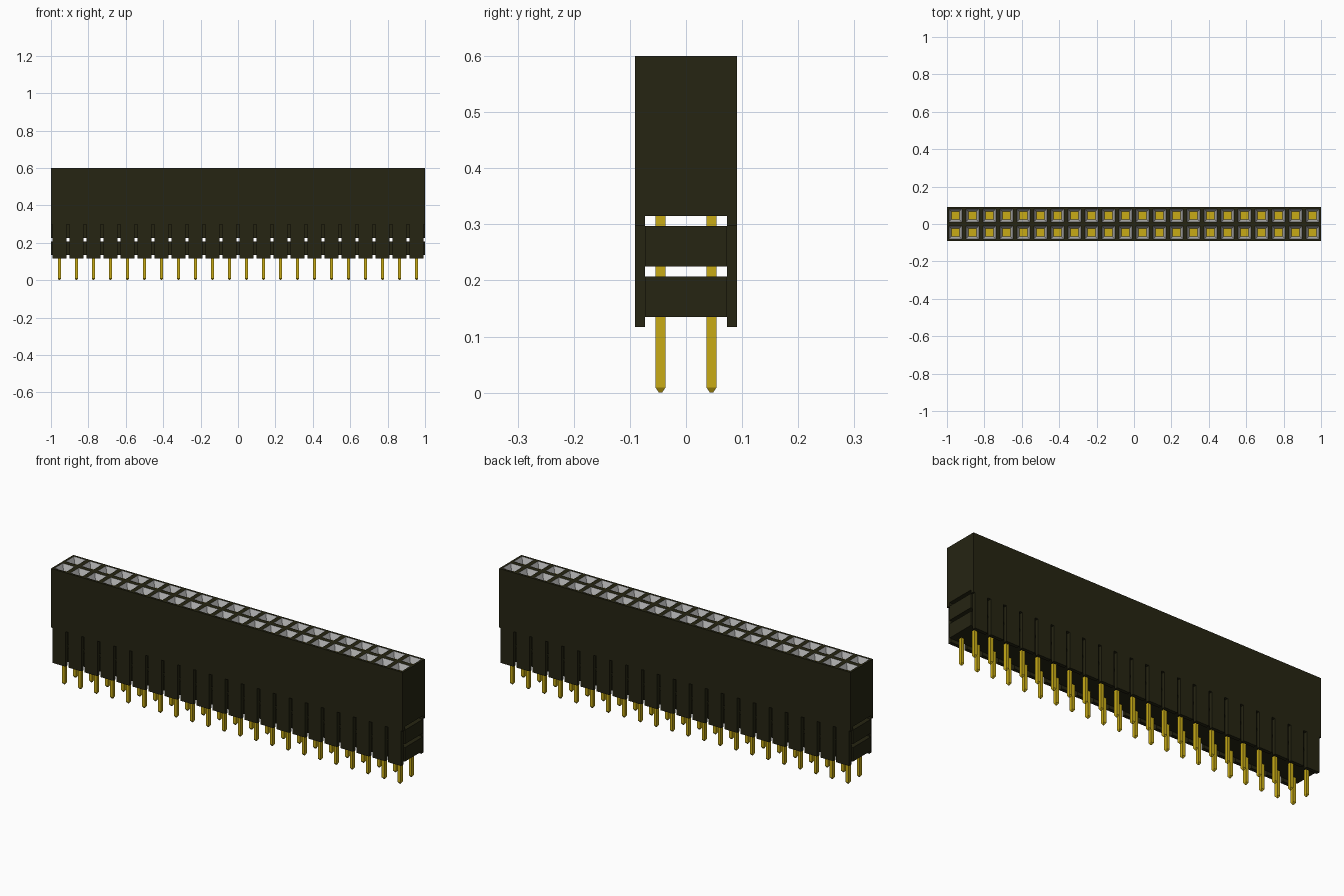
import bpy
import bmesh
from mathutils import Vector

if "Cube" in bpy.data.objects:
    bpy.data.objects.remove(bpy.data.objects["Cube"], do_unlink=True)

COLUMNS = 22
PITCH = 2 / COLUMNS
HALF_DEPTH = PITCH
INNER = 0.073          # inside face of the long side walls
FOOT, SHOULDER, TOP = 0.117, 0.315, 0.6


def material(name, color):
    m = bpy.data.materials.new(name)
    m.use_nodes = True
    m.diffuse_color = (*color, 1)
    bsdf = next(n for n in m.node_tree.nodes if n.type == 'BSDF_PRINCIPLED')
    bsdf.inputs["Base Color"].default_value = (*color, 1)
    return m


black = material("black plastic", (0.019, 0.018, 0.006))
gold = material("gold pin", (0.58, 0.41, 0.008))
silver = material("silver contact", (0.48, 0.48, 0.48))


def finish(name, bm, *mats):
    bmesh.ops.recalc_face_normals(bm, faces=bm.faces[:])
    mesh = bpy.data.meshes.new(name)
    bm.to_mesh(mesh)
    bm.free()
    for m in mats:
        mesh.materials.append(m)
    obj = bpy.data.objects.new(name, mesh)
    bpy.context.collection.objects.link(obj)
    return obj


def box(bm, low, high):
    low, high = Vector(low), Vector(high)
    verts = bmesh.ops.create_cube(bm, size=1)["verts"]
    for v in verts:
        v.co = (low + high) / 2 + v.co * (high - low)
    return verts


# Upper housing: one cell per socket, inset into a funnel
bm = bmesh.new()
bmesh.ops.create_grid(bm, x_segments=COLUMNS, y_segments=2, size=1)
for v in bm.verts:
    v.co = (v.co.x, v.co.y * HALF_DEPTH, TOP)
sockets = bm.faces[:]
bmesh.ops.inset_individual(bm, faces=sockets, thickness=0.0165)
funnels = bmesh.ops.inset_individual(bm, faces=sockets, thickness=0.019, depth=-0.03)["faces"]
for f in funnels:
    f.material_index = 1
for f in sockets:
    f.material_index = 2
rim = [e for e in bm.edges if e.is_boundary]
skirt = bmesh.ops.extrude_edge_only(bm, edges=rim)["geom"]
for v in skirt:
    if isinstance(v, bmesh.types.BMVert):
        v.co.z = SHOULDER
bmesh.ops.edgeloop_fill(bm, edges=[e for e in bm.edges if e.is_boundary])
finish("upper_housing", bm, black, silver, gold)

# Two core slabs separated by open slots
for name, z0, z1 in (("upper_core", 0.225, 0.297), ("lower_core", 0.135, 0.207)):
    bm = bmesh.new()
    box(bm, (-1, -INNER, z0), (1, INNER, z1))
    finish(name, bm, black)

# Long side walls: a comb profile with a notch between neighbouring columns
NOTCH_TOP, HALF_NOTCH = 0.297, 0.009
profile = [(1, SHOULDER), (-1, SHOULDER), (-1, NOTCH_TOP)]
for i in range(COLUMNS):
    left = -1 + i * PITCH + HALF_NOTCH
    right = -1 + (i + 1) * PITCH - HALF_NOTCH
    profile += [(left, NOTCH_TOP), (left, FOOT), (right, FOOT), (right, NOTCH_TOP)]
profile.append((1, NOTCH_TOP))
bm = bmesh.new()
face = bm.faces.new([bm.verts.new((x, INNER, z)) for x, z in profile])
solid = bmesh.ops.extrude_face_region(bm, geom=[face])["geom"]
for v in solid:
    if isinstance(v, bmesh.types.BMVert):
        v.co.y = HALF_DEPTH
walls = finish("side_walls", bm, black)
walls.modifiers.new("both_sides", 'MIRROR').use_axis = (False, True, False)

# Pins: a shaft with a tapered tip, repeated over columns and rows
bm = bmesh.new()
x0, y0 = -1 + PITCH / 2, -PITCH / 2
wx, wy = 0.008, 0.009
verts = box(bm, (x0 - wx, y0 - wy, 0.009), (x0 + wx, y0 + wy, 0.55))
bottom = min(bm.faces, key=lambda f: f.calc_center_median().z)
tip = bmesh.ops.extrude_face_region(bm, geom=[bottom])["geom"]
bmesh.ops.delete(bm, geom=[bottom], context='FACES_ONLY')
for v in tip:
    if isinstance(v, bmesh.types.BMVert):
        v.co = (x0 + (v.co.x - x0) * 0.3, y0 + (v.co.y - y0) * 0.3, 0)
pins = finish("pins", bm, gold)
for count, offset in ((COLUMNS, (PITCH, 0, 0)), (2, (0, PITCH, 0))):
    array = pins.modifiers.new("repeat", 'ARRAY')
    array.count = count
    array.use_relative_offset = False
    array.use_constant_offset = True
    array.constant_offset_displace = offset
